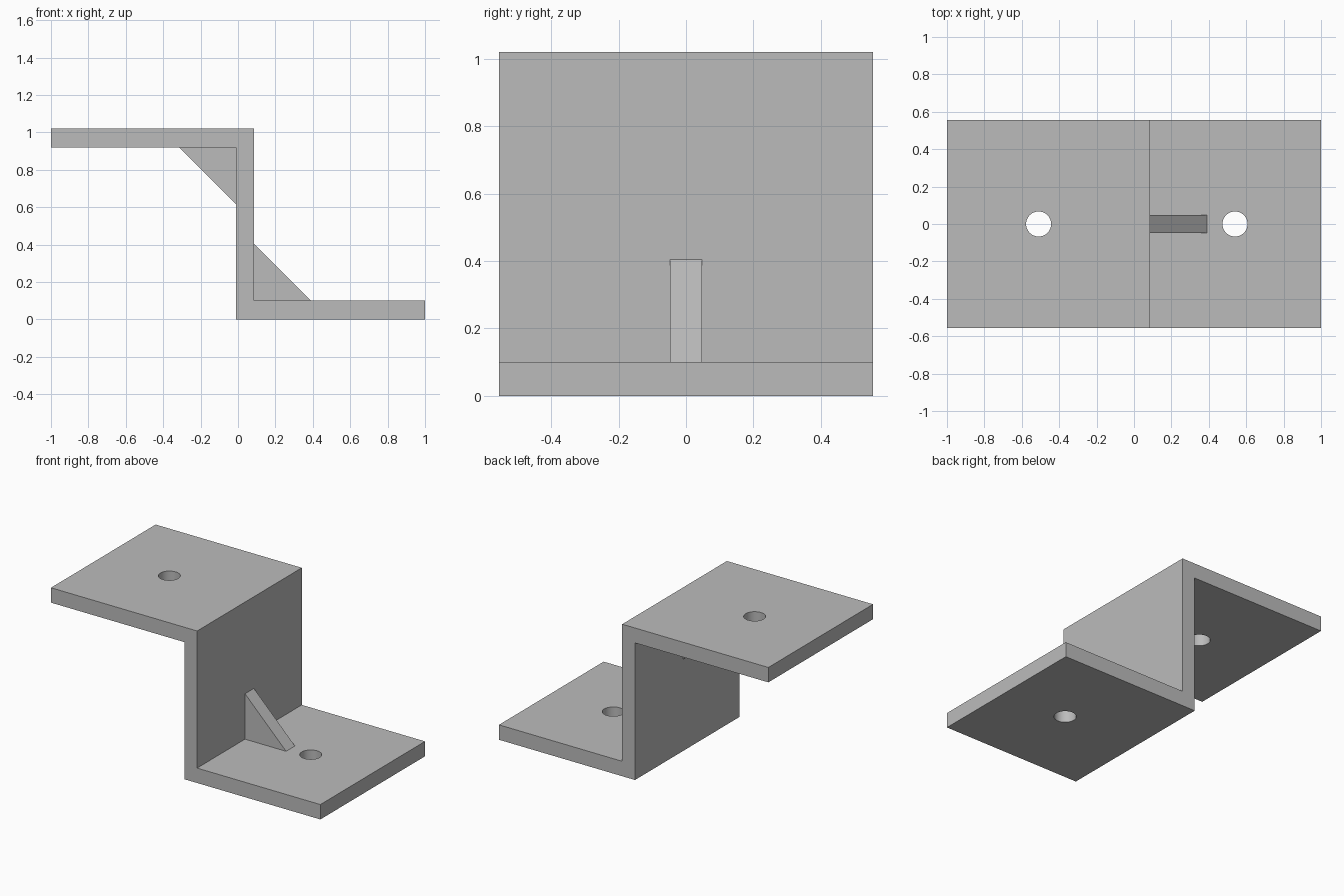
import bpy
import bmesh

cube = bpy.data.objects.get("Cube")
if cube:
    bpy.data.objects.remove(cube, do_unlink=True)

# Plain grey metal
metal = bpy.data.materials.new("grey_metal")
metal.use_nodes = True
grey = (0.5, 0.5, 0.5, 1)
metal.diffuse_color = grey
metal.node_tree.nodes["Principled BSDF"].inputs["Base Color"].default_value = grey

HALF_DEPTH, GUSSET_HALF = 0.555, 0.047
HEIGHT, THICK = 1.02, 0.10
WALL_L, WALL_R = -0.01, 0.085
GUSSET = 0.305
HOLE_R = 0.067


def extrude_profile(name, profile, half):
    """Extrude an x-z outline along y, centred on y = 0."""
    bm = bmesh.new()
    face = bm.faces.new([bm.verts.new((x, -half, z)) for x, z in profile])
    grown = bmesh.ops.extrude_face_region(bm, geom=[face])["geom"]
    verts = [v for v in grown if isinstance(v, bmesh.types.BMVert)]
    bmesh.ops.translate(bm, verts=verts, vec=(0, 2 * half, 0))
    bmesh.ops.recalc_face_normals(bm, faces=bm.faces)
    mesh = bpy.data.meshes.new(name)
    bm.to_mesh(mesh)
    bm.free()
    mesh.materials.append(metal)
    obj = bpy.data.objects.new(name, mesh)
    bpy.context.collection.objects.link(obj)
    return obj


# Z-shaped plate: upper flange, upright wall, lower flange
under = HEIGHT - THICK
bracket = extrude_profile("bracket_plate", [
    (-1, HEIGHT), (-1, under), (WALL_L, under), (WALL_L, 0),
    (1, 0), (1, THICK), (WALL_R, THICK), (WALL_R, HEIGHT)], HALF_DEPTH)

# Triangular ribs in both inner corners
for name, x, z, s in (("lower_gusset", WALL_R, THICK, 1),
                      ("upper_gusset", WALL_L, under, -1)):
    extrude_profile(name, [(x, z), (x + s * GUSSET, z), (x, z + s * GUSSET)],
                    GUSSET_HALF)

# Bolt holes through each flange
cutters = []
for name, x, z in (("upper_hole_cutter", -0.51, HEIGHT - THICK / 2),
                   ("lower_hole_cutter", 0.54, THICK / 2)):
    bpy.ops.mesh.primitive_cylinder_add(vertices=48, radius=HOLE_R,
                                        depth=3 * THICK, location=(x, 0, z))
    cutter = bpy.context.object
    cutter.name = name
    cutter.hide_render = True
    cutter.data.materials.append(metal)
    cut = bracket.modifiers.new(name, "BOOLEAN")
    cut.operation = "DIFFERENCE"
    cut.solver = "EXACT"
    cut.object = cutter
    cutters.append(cutter)

# Apply the cuts, discard the cutters, smooth the hole walls
bpy.ops.object.select_all(action="DESELECT")
bracket.select_set(True)
bpy.context.view_layer.objects.active = bracket
for cutter in cutters:
    bpy.ops.object.modifier_apply(modifier=cutter.name)
    bpy.data.objects.remove(cutter, do_unlink=True)
bpy.ops.object.shade_smooth_by_angle()
